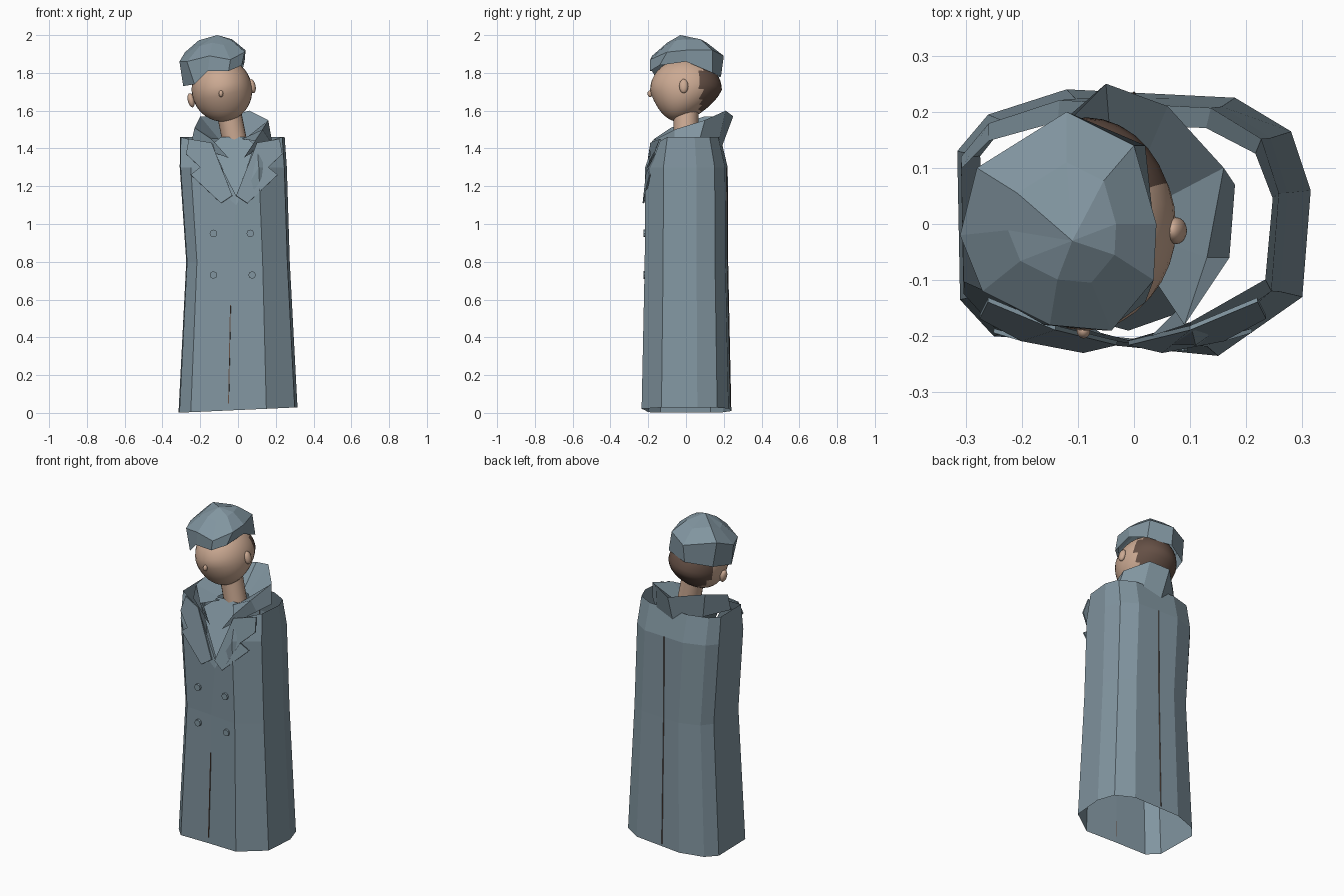
import bpy, bmesh, math
from mathutils import Vector, Matrix

if "Cube" in bpy.data.objects:
    bpy.data.objects.remove(bpy.data.objects["Cube"])


def material(name, rgb):
    m = bpy.data.materials.new(name)
    m.diffuse_color = (*rgb, 1)
    m.use_nodes = True
    m.node_tree.nodes["Principled BSDF"].inputs["Base Color"].default_value = m.diffuse_color
    return m


CLOTH = material("blue_grey", (0.22, 0.30, 0.35))
SKIN = material("skin", (0.60, 0.40, 0.29))
HAIR = material("brown", (0.13, 0.08, 0.06))


def make(name, bm, mats, smooth=False):
    bmesh.ops.recalc_face_normals(bm, faces=bm.faces[:])
    me = bpy.data.meshes.new(name)
    bm.to_mesh(me)
    bm.free()
    for m in mats:
        me.materials.append(m)
    for p in me.polygons:
        p.use_smooth = smooth
    ob = bpy.data.objects.new(name, me)
    bpy.context.collection.objects.link(ob)
    return ob


def loft(name, rings, closed=True, apex=None, mat=CLOTH):
    bm = bmesh.new()
    vs = [[bm.verts.new(p) for p in r] for r in rings]
    n = len(rings[0])
    for a, b in zip(vs, vs[1:]):
        for i in range(n if closed else n - 1):
            j = (i + 1) % n
            bm.faces.new((a[i], a[j], b[j], b[i]))
    if apex:
        top = bm.verts.new(apex)
        for i in range(n):
            bm.faces.new((vs[-1][i], vs[-1][(i + 1) % n], top))
    return make(name, bm, [mat])


def panel(name, pts, thick=0.0):
    bm = bmesh.new()
    bm.faces.new([bm.verts.new(p) for p in pts])
    ob = make(name, bm, [CLOTH])
    if thick:
        mod = ob.modifiers.new("thickness", "SOLIDIFY")
        mod.thickness, mod.offset = thick, 0
    return ob


def ball(name, loc, size, mat, tilt=0.0):
    bm = bmesh.new()
    bmesh.ops.create_uvsphere(bm, u_segments=20, v_segments=12, radius=1)
    bm.transform(Matrix.Translation(loc) @ Matrix.Rotation(tilt, 4, 'Y') @ Matrix.Diagonal((*size, 1)))
    return make(name, bm, [mat], True)


def rod(name, a, b, r, sides, mat):
    a, b = Vector(a), Vector(b)
    bm = bmesh.new()
    bmesh.ops.create_cone(bm, cap_ends=True, segments=sides, radius1=r, radius2=r, depth=(b - a).length)
    bm.transform(Matrix.Translation((a + b) / 2) @ (b - a).to_track_quat('Z', 'Y').to_matrix().to_4x4())
    return make(name, bm, [mat])


# coat: open faceted tube, one hem outline scaled up the body
hem = [(-0.05, -0.215), (0.15, -0.235), (0.30, -0.13), (0.315, 0.06), (0.28, 0.165), (0.18, 0.225),
       (-0.12, 0.24), (-0.26, 0.195), (-0.315, 0.13), (-0.31, -0.135), (-0.25, -0.20)]


def coat_ring(z, sx, dx, sy):
    return [(x * sx + dx, y * sy, z) for x, y in hem]


rings = [[(x, y, 0.015 + 0.045 * x) for x, y in hem],
         coat_ring(0.80, 0.87, 0, 0.93),
         coat_ring(1.30, 0.90, -0.025, 0.92),
         coat_ring(1.46, 0.88, -0.03, 0.76)]
rings[2][0] = (-0.01, -0.212, 1.10)
rings[3][0] = (-0.01, -0.207, 1.15)
rings[3][1] = (0.10, -0.175, 1.42)
rings[3][-1] = (-0.15, -0.17, 1.42)
loft("coat", rings)

# lapels, mirrored about the neckline
lapel = [(0.01, -0.212, 1.15), (0.07, -0.226, 1.11), (0.23, -0.19, 1.26), (0.18, -0.205, 1.30),
         (0.255, -0.165, 1.37), (0.24, -0.135, 1.45), (0.12, -0.185, 1.43)]
for side, s in (("left", -1), ("right", 1)):
    panel(side + "_lapel", [(s * x - 0.02, y, z) for x, y, z in lapel], 0.008)

# shirt front inside the neckline
panel("shirt_front", [(-0.14, -0.155, 1.42), (-0.01, -0.19, 1.13), (0.09, -0.155, 1.42),
                      (0.04, -0.06, 1.46), (-0.09, -0.06, 1.46)])

# raised collar, open at the front
outer = [(-0.05, -0.20, 1.35), (-0.25, -0.08, 1.42), (-0.20, 0.12, 1.44), (-0.04, 0.19, 1.41),
         (0.08, 0.17, 1.42), (0.18, 0.07, 1.44), (0.17, -0.06, 1.44), (0.03, -0.20, 1.35)]
rim = [(-0.14, -0.17, 1.45), (-0.23, -0.08, 1.51), (-0.20, 0.10, 1.57), (-0.05, 0.25, 1.57),
       (0.06, 0.21, 1.60), (0.16, 0.10, 1.55), (0.13, -0.06, 1.50), (0.09, -0.18, 1.44)]
inner = [(-0.03 + 0.42 * (x + 0.03), 0.42 * y, 1.45) for x, y, z in rim]
loft("collar", [outer, rim, inner], closed=False)

# buttons
for i, (x, y, z) in enumerate([(-0.13, -0.205, 0.95), (0.065, -0.218, 0.95),
                               (-0.13, -0.203, 0.73), (0.075, -0.218, 0.73)]):
    rod(f"button_{i + 1}", (x, y + 0.012, z), (x, y - 0.008, z), 0.02, 8, CLOTH)

# front vent and back seam
rod("front_vent", (-0.05, -0.216, 0.05), (-0.04, -0.209, 0.57), 0.003, 4, HAIR)
rod("back_seam_lower", (0.0, 0.234, 0.03), (0.0, 0.217, 0.80), 0.003, 4, HAIR)
rod("back_seam_upper", (0.0, 0.217, 0.80), (0.0, 0.215, 1.30), 0.003, 4, HAIR)

# neck
neck = rod("neck", (-0.01, 0.0, 1.40), (-0.05, 0.0, 1.60), 0.065, 20, SKIN)
for p in neck.data.polygons:
    p.use_smooth = len(p.vertices) == 4

# head: smooth, tapered at the lower back, brown hair on the back
bm = bmesh.new()
bmesh.ops.create_uvsphere(bm, u_segments=32, v_segments=20, radius=1)
for v in bm.verts:
    if v.co.z < 0:
        v.co.y += 0.30 * v.co.z * (v.co.y + 0.4)
        v.co.y -= 0.10 * v.co.z * v.co.z
for f in bm.faces:
    c = f.calc_center_median()
    f.material_index = int(c.y > 0.4 and c.z > -0.75)
bm.transform(Matrix.Translation((-0.085, 0.0, 1.71)) @ Matrix.Rotation(-0.22, 4, 'Y')
             @ Matrix.Diagonal((0.16, 0.19, 0.168, 1)))
make("head", bm, [SKIN, HAIR], True)

# ears and nose
ball("right_ear", (0.075, -0.012, 1.73), (0.018, 0.024, 0.038), SKIN, -0.22)
ball("left_ear", (-0.248, -0.012, 1.655), (0.018, 0.024, 0.038), SKIN, -0.22)
ball("nose", (-0.09, -0.19, 1.69), (0.012, 0.014, 0.018), SKIN)

# faceted cap
brim = [(-0.05, -0.19, 1.81), (0.02, -0.14, 1.84), (0.035, 0.0, 1.86), (0.02, 0.14, 1.80),
        (-0.12, 0.185, 1.78), (-0.26, 0.11, 1.76), (-0.29, -0.03, 1.73), (-0.23, -0.14, 1.74),
        (-0.16, -0.18, 1.81)]
band = [(-0.04, -0.19, 1.87), (0.035, -0.10, 1.91), (0.04, 0.0, 1.92), (0.0, 0.14, 1.92),
        (-0.12, 0.20, 1.89), (-0.28, 0.10, 1.91), (-0.31, -0.02, 1.86), (-0.27, -0.12, 1.86),
        (-0.15, -0.18, 1.89)]
crown = [(-0.12 + 0.55 * (x + 0.12), 0.55 * y, z + 0.07 - 0.4 * (z - 1.89)) for x, y, z in band]
loft("cap", [brim, band, crown], apex=(-0.11, -0.03, 2.0))
